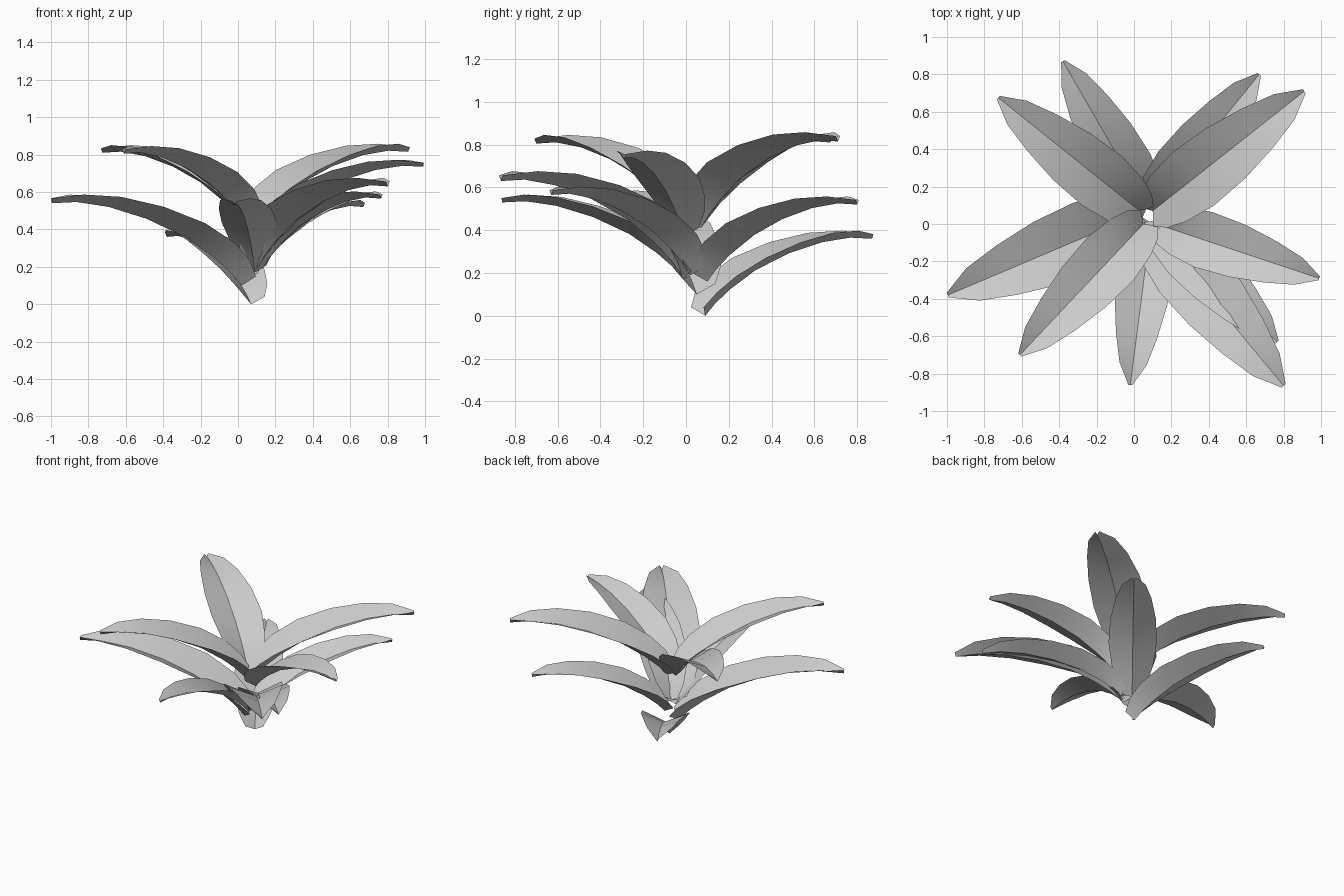
import bpy, bmesh, math
from mathutils import Vector

if "Cube" in bpy.data.objects:
    bpy.data.objects.remove(bpy.data.objects["Cube"])

# Cross-sections along a unit leaf: distance, midrib height share, half width, fold height
ROWS = [(0.0, 0.0, 0.065, 0.065), (0.06, 0.16, 0.115, 0.08), (0.15, 0.345, 0.15, 0.085),
        (0.30, 0.59, 0.175, 0.075), (0.50, 0.81, 0.165, 0.062), (0.70, 0.955, 0.13, 0.05),
        (0.87, 1.015, 0.085, 0.036), (1.0, 1.0, 0.012, 0.024)]

# Each leaf: base x, y, z and tip x, y, z, spiralling up from the lowest
LEAVES = [
    ((0.07, 0.09, 0.00), (-0.38, 0.87, 0.36)),
    ((0.02, 0.05, 0.10), (-0.995, -0.38, 0.54)),
    ((0.09, -0.01, 0.17), (-0.02, -0.86, 0.53)),
    ((0.10, 0.10, 0.16), (0.67, 0.80, 0.52)),
    ((0.13, 0.02, 0.19), (0.765, -0.63, 0.565)),
    ((0.10, -0.02, 0.19), (0.80, -0.865, 0.63)),
    ((0.15, -0.01, 0.37), (0.99, -0.29, 0.735)),
    ((0.05, 0.00, 0.41), (-0.61, -0.70, 0.805)),
    ((0.03, 0.07, 0.42), (-0.725, 0.675, 0.81)),
    ((0.10, 0.07, 0.41), (0.91, 0.71, 0.815)),
]


def make_leaf(name, base, tip):
    base, tip = Vector(base), Vector(tip)
    span = tip - base
    flat = Vector((span.x, span.y, 0))
    size = flat.length
    d = flat.normalized()
    side = Vector((-d.y, d.x, 0))
    mids = [base + flat * r + Vector((0, 0, span.z * z)) for r, z, _, _ in ROWS]
    bm = bmesh.new()
    rings = []
    for i, (r, z, w, h) in enumerate(ROWS):
        # Fold the edges up along the local normal of the midrib
        t = (mids[min(i + 1, len(mids) - 1)] - mids[max(i - 1, 0)]).normalized()
        n = t.cross(side)
        if n.z < 0:
            n = -n
        up = n * h * size
        rings.append([bm.verts.new(p) for p in
                      (mids[i] - side * w * size + up, mids[i],
                       mids[i] + side * w * size + up)])
    for a, b in zip(rings, rings[1:]):
        for k in (0, 1):
            bm.faces.new((a[k], b[k], b[k + 1], a[k + 1]))
    for f in bm.faces:
        f.normal_update()
    if sum(f.normal.z for f in bm.faces) < 0:
        bmesh.ops.reverse_faces(bm, faces=bm.faces[:])
    mesh = bpy.data.meshes.new(name)
    bm.to_mesh(mesh)
    bm.free()
    obj = bpy.data.objects.new(name, mesh)
    bpy.context.collection.objects.link(obj)
    obj.select_set(True)
    bpy.context.view_layer.objects.active = obj


for i, (base, tip) in enumerate(LEAVES):
    make_leaf(f"leaf_{i + 1}", base, tip)

# Soft blades with a crisp midrib
bpy.ops.object.shade_smooth_by_angle(angle=math.radians(30))
